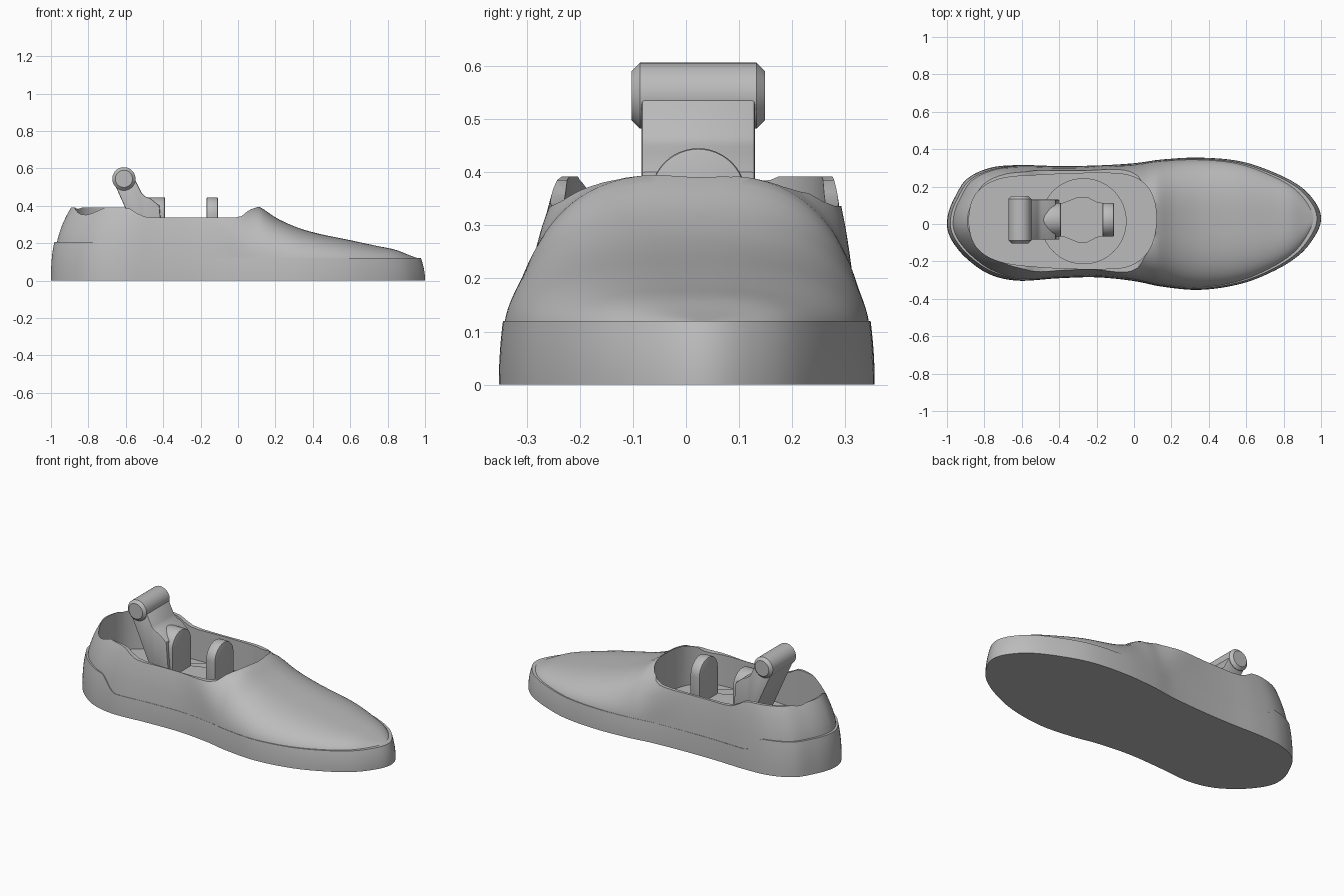
import bpy, bmesh, math
from mathutils import Vector

if "Cube" in bpy.data.objects:
    bpy.data.objects.remove(bpy.data.objects["Cube"], do_unlink=True)

grey = bpy.data.materials.new("plain grey")
grey.use_nodes = True
grey.diffuse_color = (0.5, 0.5, 0.5, 1)
grey.node_tree.nodes["Principled BSDF"].inputs["Base Color"].default_value = (0.5, 0.5, 0.5, 1)


# ---------- helpers ----------
def lerp(a, b, t):
    return a + (b - a) * t


def smooth(a, b, v):
    t = min(1, max(0, (v - a) / (b - a)))
    return t * t * (3 - 2 * t)


def curve(keys, vals, k):
    """Smooth interpolation through a short table."""
    last = len(keys) - 1
    k = min(max(k, keys[0]), keys[-1])
    i = next((j for j in range(last) if k <= keys[j + 1]), last - 1)

    def slope(j):
        a, b = max(j - 1, 0), min(j + 1, last)
        return (vals[b] - vals[a]) / (keys[b] - keys[a])
    d = keys[i + 1] - keys[i]
    t = (k - keys[i]) / d
    s = t * t * (3 - 2 * t)
    return (lerp(vals[i], vals[i + 1], s)
            + d * slope(i) * t * (1 - t) ** 2 - d * slope(i + 1) * t * t * (1 - t))


def finish(name, bm):
    bmesh.ops.recalc_face_normals(bm, faces=bm.faces)
    mesh = bpy.data.meshes.new(name)
    bm.to_mesh(mesh)
    bm.free()
    mesh.materials.append(grey)
    ob = bpy.data.objects.new(name, mesh)
    bpy.context.collection.objects.link(ob)
    return ob


def select(ob):
    bpy.ops.object.select_all(action='DESELECT')
    ob.select_set(True)
    bpy.context.view_layer.objects.active = ob


def shade(ob, angle=32):
    select(ob)
    bpy.ops.object.shade_smooth_by_angle(angle=math.radians(angle))


def loft(name, rings):
    bm = bmesh.new()
    rows = [[bm.verts.new(p) for p in ring] for ring in rings]
    for a, b in zip(rows, rows[1:]):
        for i in range(len(a)):
            bm.faces.new((a[i - 1], a[i], b[i], b[i - 1]))
    bmesh.ops.remove_doubles(bm, verts=bm.verts, dist=0.0001)
    return finish(name, bm)


def prism(name, pts, axis, lo, hi):
    """Extrude a flat outline along x, y or z."""
    place = {'x': lambda a, b, d: (d, a, b),
             'y': lambda a, b, d: (a, d, b),
             'z': lambda a, b, d: (a, b, d)}[axis]
    bm = bmesh.new()
    face = bm.faces.new([bm.verts.new(place(a, b, lo)) for a, b in pts])
    new = bmesh.ops.extrude_face_region(bm, geom=[face])['geom']
    bmesh.ops.translate(bm, vec=Vector(place(0, 0, hi - lo)),
                        verts=[v for v in new if isinstance(v, bmesh.types.BMVert)])
    return finish(name, bm)


def bevel(ob, width, segments=1):
    mod = ob.modifiers.new("bevel", 'BEVEL')
    mod.width, mod.segments = width, segments
    mod.limit_method, mod.angle_limit = 'ANGLE', math.radians(50)
    select(ob)
    bpy.ops.object.modifier_apply(modifier=mod.name)


def cut(ob, cutter):
    mod = ob.modifiers.new("cut", 'BOOLEAN')
    mod.operation, mod.solver, mod.object = 'DIFFERENCE', 'EXACT', cutter
    select(ob)
    bpy.ops.object.modifier_apply(modifier=mod.name)


# ---------- foot outline and side profile ----------
OUTLINE = [(-1, 0, 0), (-.96, .14, -.11), (-.9, .235, -.18), (-.77, .3, -.27),
           (-.62, .315, -.303), (-.4, .31, -.29), (-.2, .313, -.285), (0, .325, -.305),
           (.15, .345, -.335), (.35, .355, -.352), (.57, .335, -.32), (.75, .275, -.25),
           (.89, .2, -.16), (.97, .115, -.06), (1, .03, .03)]
ANGLES = [math.acos(-p[0]) for p in OUTLINE]
LEFT, RIGHT = [p[1] for p in OUTLINE], [p[2] for p in OUTLINE]
TOP_X = [.12, .17, .225, .33, .44, .6, .76, .87, .95, 1]
TOP_Z = [.397, .362, .328, .283, .252, .22, .187, .165, .136, .118]
STATIONS = [math.pi * i / 110 for i in range(111)]


def wall_point(angle, side, z, inset):
    """Point at a share of the half width, leaning inwards with height."""
    u = -math.cos(angle)
    l, r = curve(ANGLES, LEFT, angle), curve(ANGLES, RIGHT, angle)
    rear = 1 - smooth(-.3, .15, u)
    low = .022 * min(1, z / .12) ** 2
    lean = lerp(low, .145 * (z / .39) ** 2, rear)
    shift = .012 * rear * (z / .39) ** 2
    kx = .095 * (z / .39) ** 2.6 if u < 0 else low
    k = 1 - inset * (.3 + .7 * u * u)
    y = (l + r) / 2 + shift + side * (l - r) / 2 * (1 - lean) * k
    return (u * (1 - kx) * k, y, z)


def mirrored_ring(angle, half, inset):
    ring = [wall_point(angle, s, z, inset) for s, z in half]
    return ring + [wall_point(angle, -s, z, inset) for s, z in reversed(half)]


def sole_ring(angle):
    step = lerp(.205, .12, smooth(-.74, -.61, -math.cos(angle)))
    return mirrored_ring(angle, [(1, step * i / 8) for i in range(9)], 0)


def upper_ring(angle):
    u = -math.cos(angle)
    b = smooth(-.35, .12, u)
    height = lerp(.5, curve(TOP_X, TOP_Z, u), b)
    n, m = lerp(9, 2.9, b), lerp(9, 1.9, b)
    half = [(1, 0), (1, .05)]
    for i in range(32):
        a = math.pi / 2 * (i / 32) ** 1.7
        half.append((math.cos(a) ** (2 / n), .1 + (height - .1) * math.sin(a) ** (2 / m)))
    return mirrored_ring(angle, half, .014)


sole = loft("sole", [sole_ring(a) for a in STATIONS])
upper = loft("upper", [upper_ring(a) for a in STATIONS])

# ---------- collar line and foot opening ----------
collar = [(-1.2, .392), (-.62, .392), (-.58, .385), (-.54, .36), (-.5, .342), (-.45, .336),
          (-.02, .336), (.02, .345), (.05, .37), (.08, .387), (.125, .397), (.125, .8), (-1.2, .8)]
collar_cutter = prism("collar_cutter", collar, 'y', -.6, .6)
cut(upper, collar_cutter)

MOUTH = [(-.882, .02), (-.845, .16), (-.72, .24), (-.5, .262), (-.2, .272), (-.02, .258),
         (.085, .18), (.12, .03), (.085, -.13), (-.02, -.222), (-.2, -.24), (-.5, -.23),
         (-.72, -.2), (-.845, -.12)]
count = len(MOUTH)
loop = MOUTH[-3:] + MOUTH + MOUTH[:3]
keys = list(range(-3, count + 3))
mouth = [(curve(keys, [p[0] for p in loop], i / 6), curve(keys, [p[1] for p in loop], i / 6))
         for i in range(count * 6)]
mouth_cutter = prism("mouth_cutter", mouth, 'z', .15, .9)
for part in (sole, upper):
    cut(part, mouth_cutter)
    shade(part)
for helper in (collar_cutter, mouth_cutter):
    bpy.data.objects.remove(helper, do_unlink=True)

# ---------- mechanism inside the shoe ----------
MID = .023
disc = [(-.27 + .23 * math.cos(math.tau * i / 64), .015 + .23 * math.sin(math.tau * i / 64))
        for i in range(64)]
shade(prism("base_disc", disc, 'z', .12, .17))

half = [(-.42, .09), (-.38, .09), (-.34, .105), (-.3, .122), (-.25, .122), (-.2, .095), (-.14, .085)]
block = [(x, MID - y) for x, y in half] + [(x, MID + y) for x, y in reversed(half)]
shade(prism("mount_block", block, 'z', .12, .195))

# Round-topped posts
R = .09
arch = [(MID + R * math.cos(math.pi * i / 24), .355 + R * math.sin(math.pi * i / 24))
        for i in range(25)]
arch = [(MID + R, .15)] + arch + [(MID - R, .15)]
for name, x0, x1 in (("front_post", -.168, -.107), ("rear_post", -.5, -.39)):
    post = prism(name, arch, 'x', x0, x1)
    bevel(post, .006, 2)
    shade(post)

# Leaning arm
arm = [(-.662, .52), (-.5, .16), (-.4, .16), (-.42, .4), (-.465, .437), (-.495, .45),
       (-.515, .468), (-.556, .55), (-.61, .58)]
arm_part = prism("leaning_arm", arm, 'y', MID - .107, MID + .107)
bevel(arm_part, .006, 2)
shade(arm_part)

# Cross barrel with chamfered ends
circle = [(-.61 + .062 * math.cos(math.tau * i / 48), .544 + .062 * math.sin(math.tau * i / 48))
          for i in range(48)]
barrel = prism("cross_barrel", circle, 'y', MID - .126, MID + .126)
bevel(barrel, .016)
shade(barrel)
